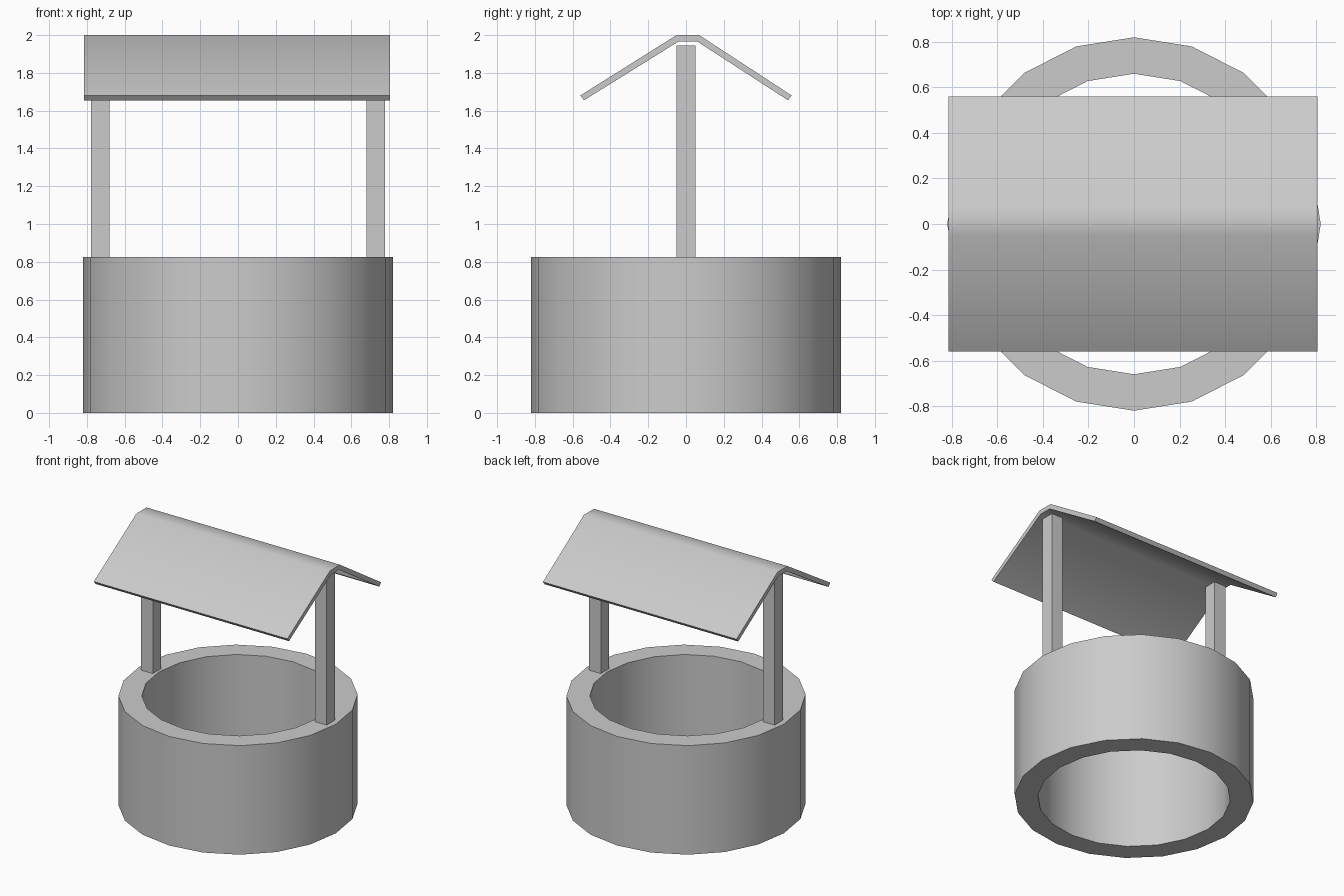
import bpy
import bmesh
import math

cube = bpy.data.objects.get("Cube")
if cube:
    bpy.data.objects.remove(cube, do_unlink=True)

# Single flat grey
GREY = (0.6, 0.6, 0.6, 1.0)
grey = bpy.data.materials.new("plain_grey")
grey.use_nodes = True
grey.diffuse_color = GREY
grey.node_tree.nodes["Principled BSDF"].inputs["Base Color"].default_value = GREY


def add_object(name, bm, smooth_angle=None):
    bmesh.ops.recalc_face_normals(bm, faces=bm.faces)
    mesh = bpy.data.meshes.new(name)
    bm.to_mesh(mesh)
    bm.free()
    mesh.materials.append(grey)
    obj = bpy.data.objects.new(name, mesh)
    bpy.context.collection.objects.link(obj)
    if smooth_angle:
        bpy.ops.object.select_all(action="DESELECT")
        obj.select_set(True)
        bpy.context.view_layer.objects.active = obj
        bpy.ops.object.shade_smooth_by_angle(angle=math.radians(smooth_angle))
    return obj


# Well wall: rectangular section spun into a 20-sided ring
SIDES, OUTER, INNER, HEIGHT = 20, 0.82, 0.66, 0.825
bm = bmesh.new()
section = [(INNER, 0), (OUTER, 0), (OUTER, HEIGHT), (INNER, HEIGHT)]
verts = [bm.verts.new((r, 0, z)) for r, z in section]
edges = [bm.edges.new((verts[i], verts[(i + 1) % 4])) for i in range(4)]
bmesh.ops.spin(bm, geom=verts + edges, cent=(0, 0, 0), axis=(0, 0, 1),
               angle=math.tau, steps=SIDES, use_merge=True)
bmesh.ops.remove_doubles(bm, verts=bm.verts, dist=0.001)
add_object("well_wall", bm, 40)

# Square posts standing on the rim
POST, POST_TOP = 0.098, 1.945
for name, side in (("left_post", 1), ("right_post", -1)):
    bm = bmesh.new()
    bmesh.ops.create_cube(bm, size=1)
    bmesh.ops.scale(bm, vec=(POST, POST, POST_TOP - HEIGHT), verts=bm.verts)
    bmesh.ops.translate(bm, vec=(side * 0.728, 0, (POST_TOP + HEIGHT) / 2),
                        verts=bm.verts)
    add_object(name, bm)

# Roof: bent sheet with a narrow flat ridge, extruded along x
outer = [(-0.56, 1.68), (-0.05, 2.0), (0.07, 2.0), (0.56, 1.68)]
inner = [(0.54, 1.655), (0.058, 1.967), (-0.038, 1.967), (-0.54, 1.655)]
bm = bmesh.new()
ends = [[bm.verts.new((x, y, z)) for y, z in outer + inner]
        for x in (-0.815, 0.805)]
count = len(ends[0])
for i in range(count):
    j = (i + 1) % count
    bm.faces.new((ends[0][i], ends[0][j], ends[1][j], ends[1][i]))
for end in ends:
    for i in range(3):
        bm.faces.new((end[i], end[i + 1], end[count - 2 - i], end[count - 1 - i]))
add_object("roof", bm, 40)
